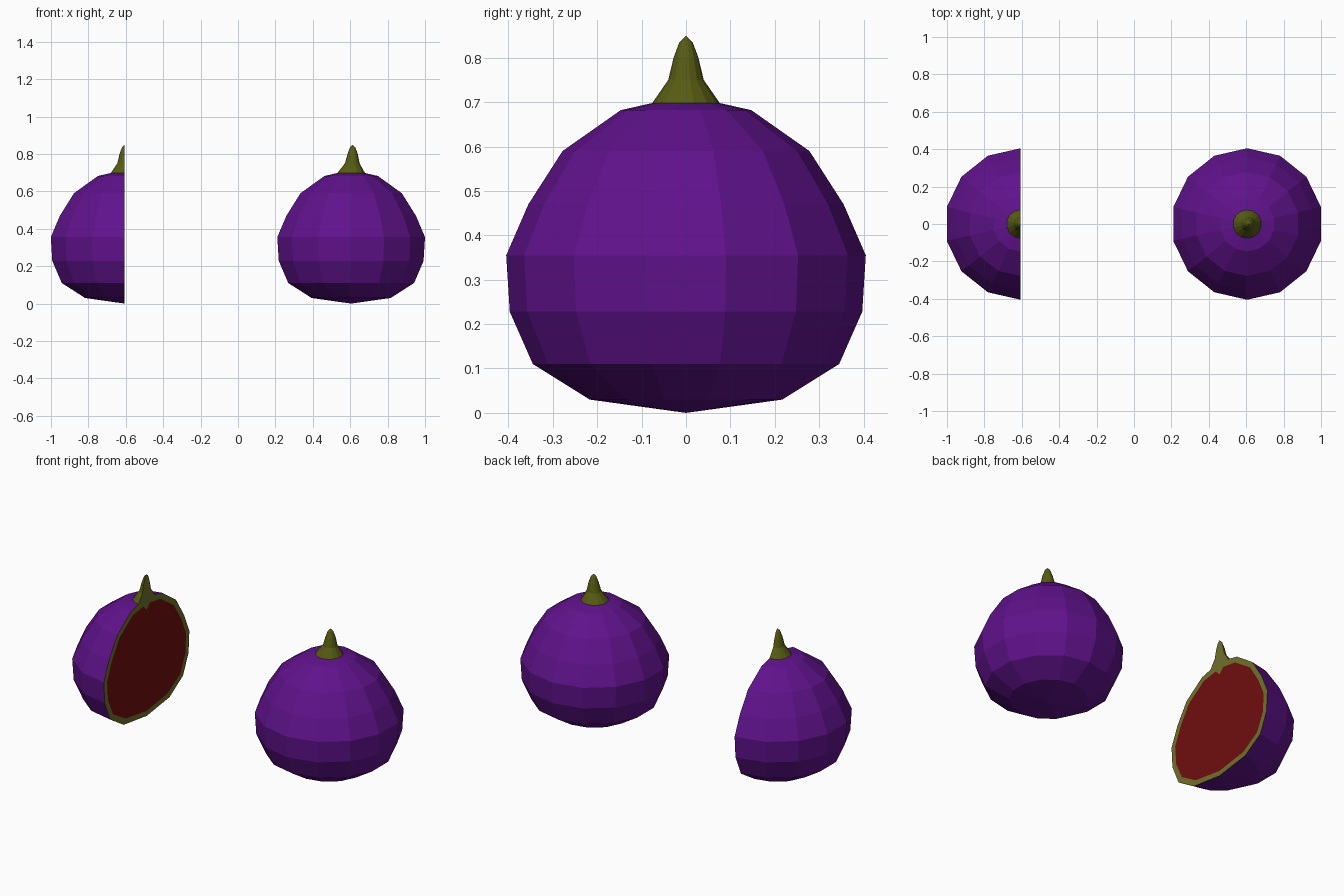
import bpy, bmesh
from math import pi, cos, sin

if "Cube" in bpy.data.objects:
    bpy.data.objects.remove(bpy.data.objects["Cube"])

SIDES = 14
STEP = 2 * pi / SIDES

# (radius, height) profiles
SKIN = [(0, 0), (.217, .03), (.345, .11), (.397, .228), (.405, .355),
        (.355, .47), (.278, .59), (.147, .682), (.076, .698)]
STEM = [(.076, .698), (.04, .75), (.028, .80), (.015, .835), (0, .85)]
INNER = [(0, .03), (.2, .06), (.318, .132), (.366, .235), (.374, .35),
         (.327, .457), (.257, .566), (.132, .652), (.032, .668)]
STEM_ROOT = (0, .635)
BEND = [0, .006, .008, .008, .007]


def material(name, rgb):
    m = bpy.data.materials.new(name)
    m.diffuse_color = (*rgb, 1)
    m.use_nodes = True
    m.node_tree.nodes["Principled BSDF"].inputs["Base Color"].default_value = m.diffuse_color
    return m


purple = material("purple_skin", (.117, .006, .262))
olive = material("olive_stem", (.095, .105, .006))
pith = material("pale_rind", (.17, .16, .025))
red = material("red_flesh", (.16, .004, .004))


def finish(bm, name, x, mat):
    bmesh.ops.remove_doubles(bm, verts=bm.verts, dist=1e-5)
    me = bpy.data.meshes.new(name)
    bm.to_mesh(me)
    bm.free()
    me.materials.append(mat)
    ob = bpy.data.objects.new(name, me)
    ob.location.x = x
    bpy.context.collection.objects.link(ob)
    return ob


def lathe(name, profile, x, mat, count=SIDES, bend=None):
    """Revolve a profile from +y anticlockwise through count segments."""
    bm = bmesh.new()
    bend = bend or [0] * len(profile)
    cols = [[bm.verts.new((b + r * cos(pi / 2 + k * STEP), r * sin(pi / 2 + k * STEP), z))
             for (r, z), b in zip(profile, bend)] for k in range(count + 1)]
    for a, c in zip(cols, cols[1:]):
        for i in range(len(profile) - 1):
            if profile[i][0] == 0:
                f = (a[i], c[i + 1], a[i + 1])
            elif profile[i + 1][0] == 0:
                f = (a[i], c[i], a[i + 1])
            else:
                f = (a[i], c[i], c[i + 1], a[i + 1])
            bm.faces.new(f)
    return finish(bm, name, x, mat)


def cut_face(name, polys, x, mat):
    """Flat faces on the cut plane, all facing +x."""
    bm = bmesh.new()
    for poly in polys:
        f = bm.faces.new([bm.verts.new((0, y, z)) for y, z in poly])
        f.normal_update()
        if f.normal.x < 0:
            f.normal_flip()
    return finish(bm, name, x, mat)


def both_sides(profile):
    """Close a half outline that starts and ends on the axis."""
    return profile + [(-y, z) for y, z in reversed(profile) if y > 0]


# Whole fruit
lathe("whole_fruit_skin", SKIN, .605, purple)
lathe("whole_fruit_stem", STEM, .605, olive, bend=BEND)

# Half fruit
HX = -.606
lathe("half_fruit_skin", SKIN, HX, purple, SIDES // 2)
lathe("half_fruit_stem", STEM, HX, olive, SIDES // 2)

# Cut surface: rind band, stem section and flesh
band = []
for s in (1, -1):
    for i in range(len(SKIN) - 1):
        quad = (SKIN[i], SKIN[i + 1], INNER[i + 1], INNER[i])
        band.append([(s * y, z) for y, z in quad])
cut_face("cut_rind", band, HX, pith)
cut_face("cut_stem", [both_sides([STEM_ROOT, INNER[-1]] + STEM)], HX, pith)
cut_face("cut_flesh", [both_sides(INNER + [STEM_ROOT])], HX, red)
